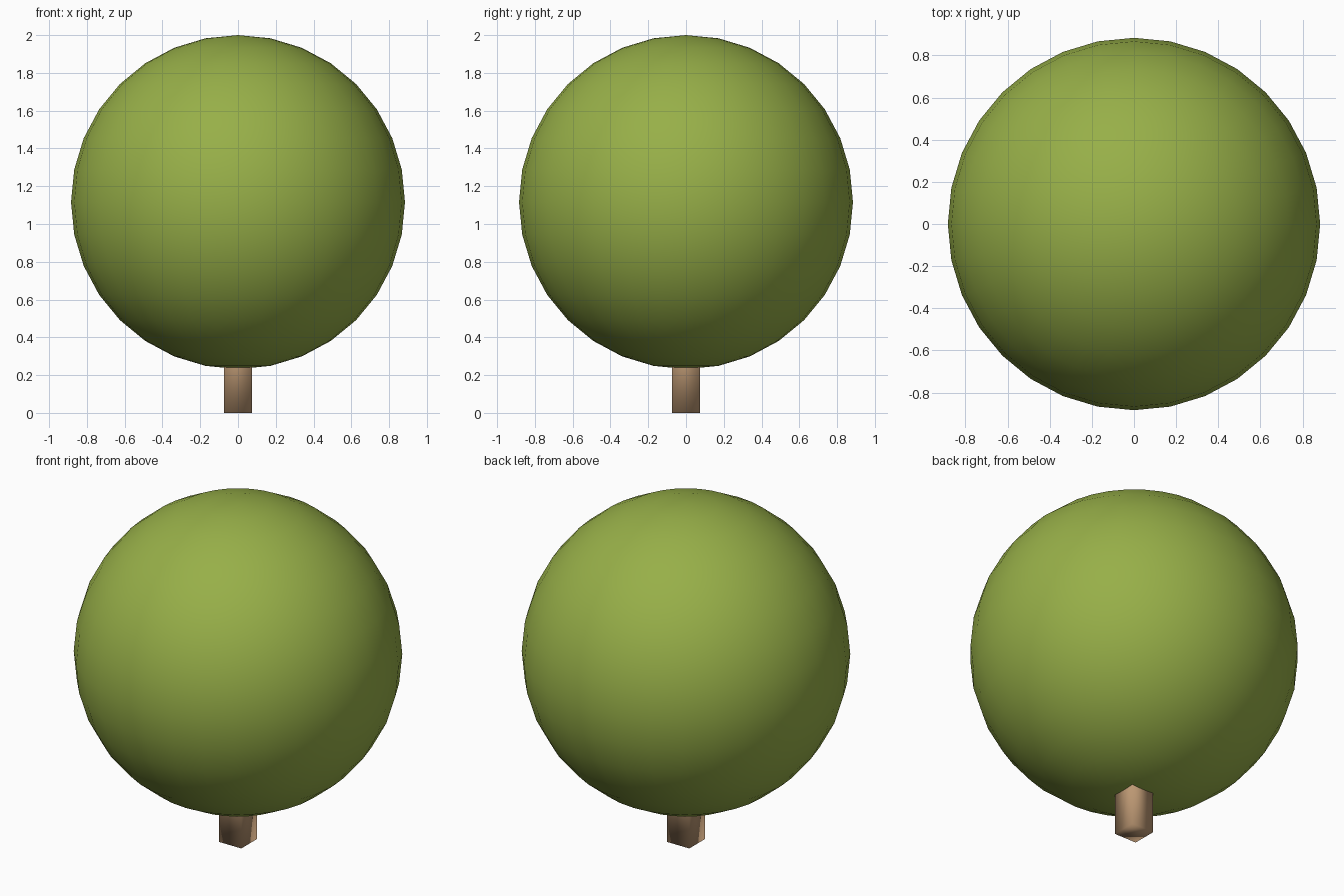
import bpy

if "Cube" in bpy.data.objects:
    bpy.data.objects.remove(bpy.data.objects["Cube"])


def finish(name, color):
    ob = bpy.context.object
    ob.name = name
    bpy.ops.object.transform_apply(location=False, rotation=False, scale=True)
    bpy.ops.object.shade_smooth()
    mat = bpy.data.materials.new(name + "_material")
    mat.diffuse_color = (*color, 1)
    mat.use_nodes = True
    mat.node_tree.nodes["Principled BSDF"].inputs["Base Color"].default_value = mat.diffuse_color
    ob.data.materials.append(mat)
    return ob


R = 0.884          # foliage radius
HALF = 0.073       # trunk half width
TRUNK_TOP = 0.5    # trunk ends inside the foliage

# Round foliage
bpy.ops.mesh.primitive_uv_sphere_add(segments=32, ring_count=16, radius=R, location=(0, 0, 2 - R))
finish("foliage", (0.31, 0.43, 0.065))

# Square trunk with soft shading
bpy.ops.mesh.primitive_cube_add(size=1, location=(0, 0, TRUNK_TOP / 2))
bpy.context.object.scale = (2 * HALF, 2 * HALF, TRUNK_TOP)
finish("trunk", (0.50, 0.31, 0.17))
